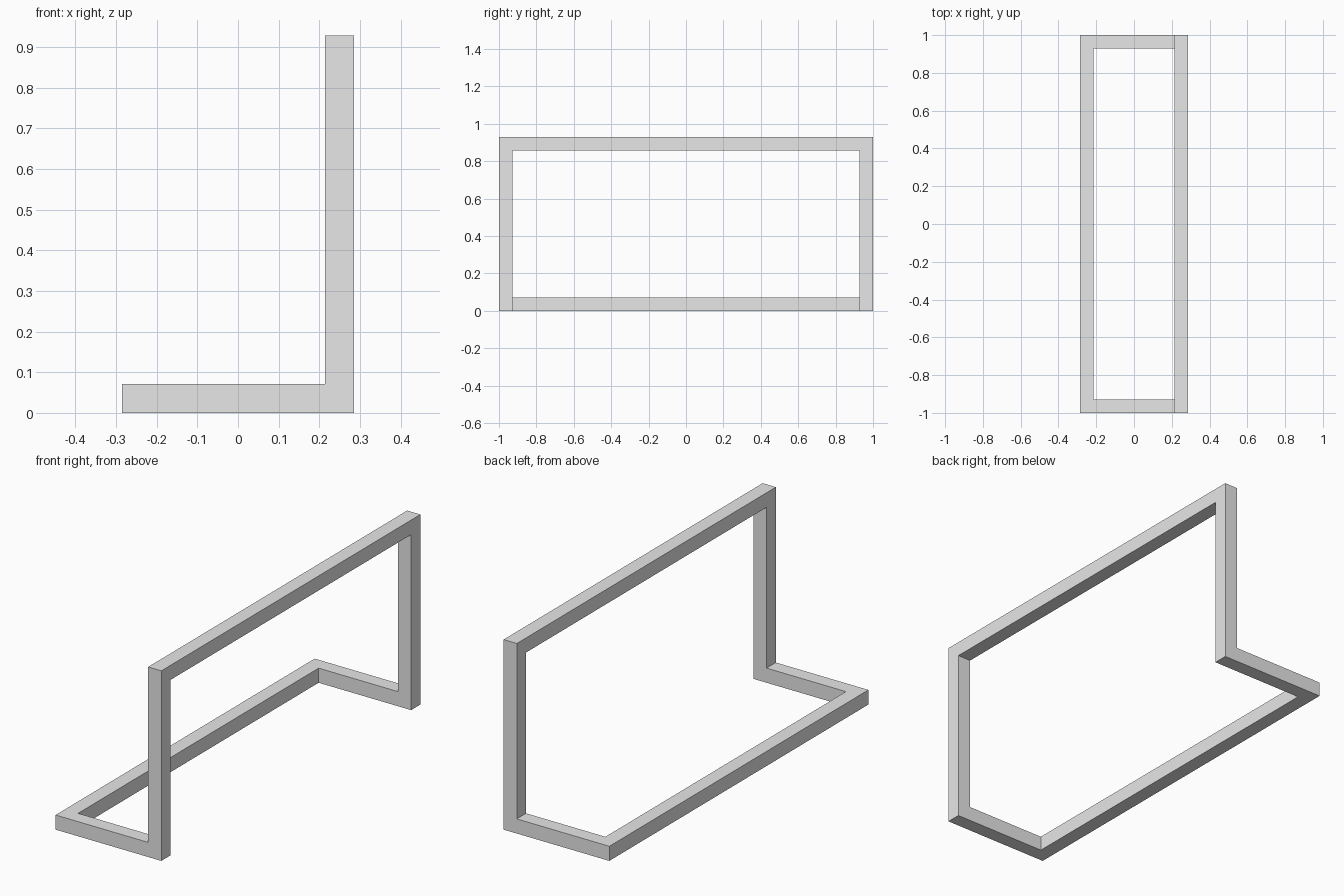
import bpy
import bmesh
from mathutils import Matrix, Vector

default_cube = bpy.data.objects.get("Cube")
if default_cube:
    bpy.data.objects.remove(default_cube, do_unlink=True)

# Main dimensions: square bar thickness and overall size
BAR = 1 / 14
WIDTH, LENGTH, HEIGHT = 8 * BAR, 2.0, 13 * BAR

grey = bpy.data.materials.new("light grey")
grey.use_nodes = True
grey.diffuse_color = (0.8, 0.8, 0.8, 1)
grey.node_tree.nodes["Principled BSDF"].inputs["Base Color"].default_value = grey.diffuse_color


def add_box(bm, centre, size):
    matrix = Matrix.Translation(centre) @ Matrix.Diagonal((*size, 1))
    bmesh.ops.create_cube(bm, size=1, matrix=matrix)


# Centre-line loop: a base lying flat, with an upright along its left edge
x = (WIDTH - BAR) / 2
y = (LENGTH - BAR) / 2
low, high = BAR / 2, HEIGHT - BAR / 2
corners = [Vector(c) for c in (
    (-x, -y, low), (x, -y, low), (x, -y, high),
    (x, y, high), (x, y, low), (-x, y, low))]

# Corner blocks, and bars that span exactly between them
bm = bmesh.new()
for i, start in enumerate(corners):
    end = corners[(i + 1) % len(corners)]
    add_box(bm, start, (BAR, BAR, BAR))
    spans = [abs(d) - BAR if abs(d) > BAR else BAR for d in end - start]
    add_box(bm, (start + end) / 2, spans)

# Weld into one seamless solid: drop inner walls, merge coplanar faces
bmesh.ops.remove_doubles(bm, verts=bm.verts, dist=0.001)
inner = [f for f in bm.faces if all(len(e.link_faces) > 2 for e in f.edges)]
bmesh.ops.delete(bm, geom=inner, context='FACES')
bmesh.ops.dissolve_limit(bm, angle_limit=0.01, verts=bm.verts, edges=bm.edges)
bmesh.ops.recalc_face_normals(bm, faces=bm.faces)

mesh = bpy.data.meshes.new("bent_bar_frame")
bm.to_mesh(mesh)
bm.free()
mesh.materials.append(grey)
frame = bpy.data.objects.new("bent_bar_frame", mesh)
bpy.context.collection.objects.link(frame)
